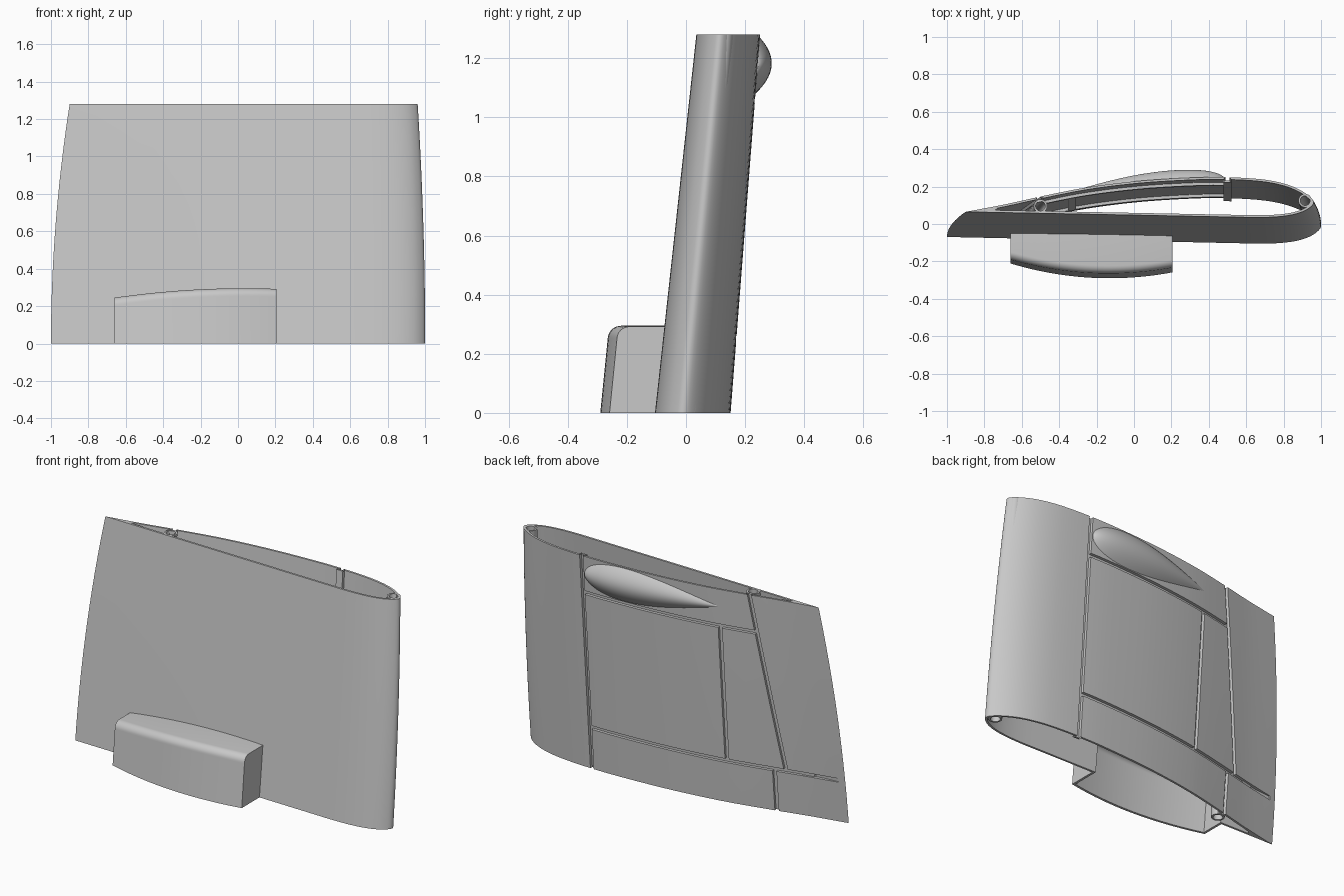
import bpy, bmesh, math
from mathutils import Vector

cube = bpy.data.objects.get("Cube")
if cube:
    bpy.data.objects.remove(cube, do_unlink=True)

H = 1.28

grey = bpy.data.materials.new("plain_grey")
grey.use_nodes = True
grey.diffuse_color = (0.58, 0.58, 0.58, 1)
for node in grey.node_tree.nodes:
    if node.type == 'BSDF_PRINCIPLED':
        node.inputs["Base Color"].default_value = grey.diffuse_color


# ---------- helpers ----------
def finish(name, bm):
    bmesh.ops.recalc_face_normals(bm, faces=bm.faces[:])
    mesh = bpy.data.meshes.new(name)
    bm.to_mesh(mesh)
    bm.free()
    mesh.materials.append(grey)
    ob = bpy.data.objects.new(name, mesh)
    bpy.context.collection.objects.link(ob)
    return ob


def loft(name, rings, loop=False):
    """Skin matching closed rings; cap the ends, or join last ring to first."""
    bm = bmesh.new()
    vs = [[bm.verts.new(co) for co in ring] for ring in rings]
    n = len(vs[0])
    pairs = list(zip(vs, vs[1:]))
    if loop:
        pairs.append((vs[-1], vs[0]))
    else:
        bm.faces.new(vs[0])
        bm.faces.new(vs[-1])
    for a, b in pairs:
        for i in range(n):
            j = (i + 1) % n
            bm.faces.new((a[i], a[j], b[j], b[i]))
    return finish(name, bm)


def activate(ob):
    bpy.ops.object.select_all(action='DESELECT')
    ob.select_set(True)
    bpy.context.view_layer.objects.active = ob


def levels(lo, hi, n=12):
    return [lo + (hi - lo) * i / n for i in range(n + 1)]


def divide(anchors, counts):
    """Split each span between anchors into its own number of steps."""
    out = [anchors[0]]
    for a, b, n in zip(anchors, anchors[1:], counts):
        out += levels(a, b, n)[1:]
    return out


# ---------- wing section in chord / thickness fractions ----------
knots = [Vector(p) for p in (
    (0, .14), (.11, .32), (.215, .52), (.35, .75), (.5, .91), (.65, .99),
    (.75, 1), (.85, .95), (.92, .83), (.97, .64), (1, .4), (.985, .22),
    (.95, .09), (.9, .02), (.83, 0))]
STEPS = 6


def spline(pts):
    ext = [2 * pts[0] - pts[1]] + pts + [Vector((.7, .02))]
    out = []
    for a, b, c, d in zip(ext, ext[1:], ext[2:], ext[3:]):
        for k in range(STEPS):
            t = k / STEPS
            out.append(0.5 * (2 * b + (c - a) * t + (2 * a - 5 * b + 4 * c - d) * t * t
                              + (3 * b - a - 3 * c + d) * t ** 3))
    return out + [pts[-1]]


outline = spline(knots)
nose = outline[7 * STEPS + 1:]


def frame(z):
    t = z / H
    return -1 + .1 * t * t, 1 - .04 * t * t, -.105 + .14 * t, .255 - .04 * t


def surface(x, z, back=True):
    x0, x1, y0, thick = frame(z)
    u = min(max((x - x0) / (x1 - x0), 0), .98)
    v = max(0, .14 * (1 - u / .83))
    if back:
        for a, b in zip(outline, outline[1:]):
            if a.x <= u <= b.x:
                v = a.y + (b.y - a.y) * (u - a.x) / (b.x - a.x)
                break
    return y0 + v * thick


# ---------- hollow wing shell with sunken panel seams ----------
COLS = (2, 8, 1, 4, 1, 14, 1, 4)      # spans 2, 4 and 6 are upright seams
ROWS = (3, 1, 8, 1, 3)                # spans 1 and 3 are level seams
col_span = [s for s, n in enumerate(COLS) for _ in range(n)]
row_span = [s for s, n in enumerate(ROWS) for _ in range(n)]
FRONT_X = (.6, .4, .191, -.02, -.23, -.44, -.646)


def skin_row(z, half, tip, seam_end):
    """Points round the section at height z, with columns beside each seam."""
    x0, x1, y0, thick = frame(z)
    chord = x1 - x0
    rear = -.6 if z < .25 else -.665 + .152 * (z - .25)
    anchors = [x0 + tip * chord, x0 + seam_end, rear - half, rear + half,
               -.335 - half, -.335 + half, .5 - half, .5 + half, x0 + .85 * chord]
    pts = [(x, surface(x, z)) for x in divide(anchors, COLS)]
    pts += [(x0 + p.x * chord, y0 + p.y * thick) for p in nose]
    pts += [(x, surface(x, z, False)) for x in FRONT_X + (x0 + .085 * chord,)]
    return [Vector(p) for p in pts]


def skin(half, tip, seam_end, base, sunk):
    """Grid of (plain, sunk) positions for one side of the wall."""
    grid = []
    for z in divide([0, .25 - half, .25 + half, 1.06 - half, 1.06 + half, H], ROWS):
        pts = skin_row(z, half, tip, seam_end)
        row = []
        for i, p in enumerate(pts):
            d = (pts[min(i + 1, len(pts) - 1)] - pts[max(i - 1, 0)]).normalized()
            gap = surface(p.x, z) - surface(p.x, z, False)
            row.append([(p.x + d.y * t, p.y - d.x * t, z)
                        for t in (base, max(base, min(sunk, .6 * gap)))])
        grid.append(row)
    return grid


skins = [skin(.011, 0, .04, 0, .017), skin(.021, .09, .25, .012, .028)]
n_cols = len(skins[0][0])
n_rows = len(row_span)
open_start = len(col_span) + 1 + len(nose) + FRONT_X.index(.191)
open_end = open_start + FRONT_X.index(-.646) - FRONT_X.index(.191)


def present(c, r):
    """Every cell, except the opening behind the front housing."""
    return 0 <= r < n_rows and not (open_start <= c < open_end and row_span[r] == 0)


def seam(c, r):
    if c >= len(col_span):
        return 0
    cs, rs = col_span[c], row_span[r]
    return int(cs in (2, 6) or (cs == 4 and rs == 2)
               or (rs == 1 and 1 <= cs <= 6) or (rs == 3 and 2 <= cs <= 6))


bm = bmesh.new()
cache = {}


def vert(side, c, r, flag):
    key = (side, c % n_cols, r, flag)
    if key not in cache:
        cache[key] = bm.verts.new(skins[side][r][c % n_cols][flag])
    return cache[key]


def join(cell, other, p, q):
    """Step between two cells of unlike depth, or a rim at an open edge."""
    inside = [k for k in (cell, other) if present(*k)]
    if len(inside) == 2:
        f, g = seam(*cell), seam(*other)
        if f != g:
            for side in (0, 1):
                bm.faces.new((vert(side, *p, f), vert(side, *q, f),
                              vert(side, *q, g), vert(side, *p, g)))
    elif inside:
        f = seam(*inside[0])
        bm.faces.new((vert(0, *p, f), vert(0, *q, f), vert(1, *q, f), vert(1, *p, f)))


for r in range(-1, n_rows):
    for c in range(n_cols):
        if present(c, r):
            for side in (0, 1):
                bm.faces.new([vert(side, a, b, seam(c, r)) for a, b in
                              ((c, r), (c + 1, r), (c + 1, r + 1), (c, r + 1))])
        join((c, r), (c, r + 1), (c, r + 1), (c + 1, r + 1))
        join((c, r), ((c + 1) % n_cols, r), (c + 1, r), (c + 1, r + 1))
wing = finish("wing_shell", bm)


# ---------- front housing, open below and into the wing ----------
def housing_block(name, t, bottom, reach):
    rings = []
    for x in levels(-.66 + t, .205 - t, 24):
        top = .295 - .05 * ((.03 - x) / .69) ** 2 - t
        front = -.29 + .28 * (x + .13) ** 2 + t
        r = .042 - t
        cz = top - r
        cy = front + .1 * cz + r
        ring = [(x, surface(x, bottom, False) + reach, bottom), (x, front + .1 * bottom, bottom)]
        for k in range(9):
            a = math.pi / 2 * k / 8
            ring.append((x, cy - r * math.cos(a), cz + r * math.sin(a)))
        ring.append((x, surface(x, top, False) + reach, top))
        rings.append(ring)
    return loft(name, rings)


housing = housing_block("front_housing", 0, 0, .006)
cavity = housing_block("cavity", .014, -.02, .03)
mod = housing.modifiers.new("hollow", 'BOOLEAN')
mod.operation, mod.solver, mod.object = 'DIFFERENCE', 'EXACT', cavity
activate(housing)
bpy.ops.object.modifier_apply(modifier=mod.name)
bpy.data.objects.remove(cavity, do_unlink=True)

# ---------- teardrop blister on the back ----------
rings = []
for k in range(1, 40):
    s = (1 - math.cos(math.pi * k / 40)) / 2
    size = 2.77 * math.sqrt(s) * (1 - s) ** 1.17
    x = .485 - .845 * s
    ring = []
    for t in levels(-1, 1, 20):
        z = 1.175 + .103 * size * t
        ring.append((x, surface(x, z) - .003 + .055 * size * (1 - t * t), z))
    rings.append(ring)
blister = loft("back_blister", rings)


# ---------- tubes running the full height ----------
def circle(x, y, z, r, n=24):
    return [(x + r * math.cos(math.tau * i / n), y + r * math.sin(math.tau * i / n), z)
            for i in range(n)]


tubes = []
for name, low, high, r in (("nose_tube", (.95, .005), (.915, .125), .036),
                           ("rear_tube", (-.6, -.033), (-.5, .096), .036)):
    tubes.append(loft(name, [circle(*p, z, rad) for p, z, rad in (
        (low, 0, r), (high, H, r), (high, H, r * .72), (low, 0, r * .72))], loop=True))

for ob in [wing, housing, blister] + tubes:
    activate(ob)
    bpy.ops.object.shade_smooth_by_angle(angle=math.radians(30))
